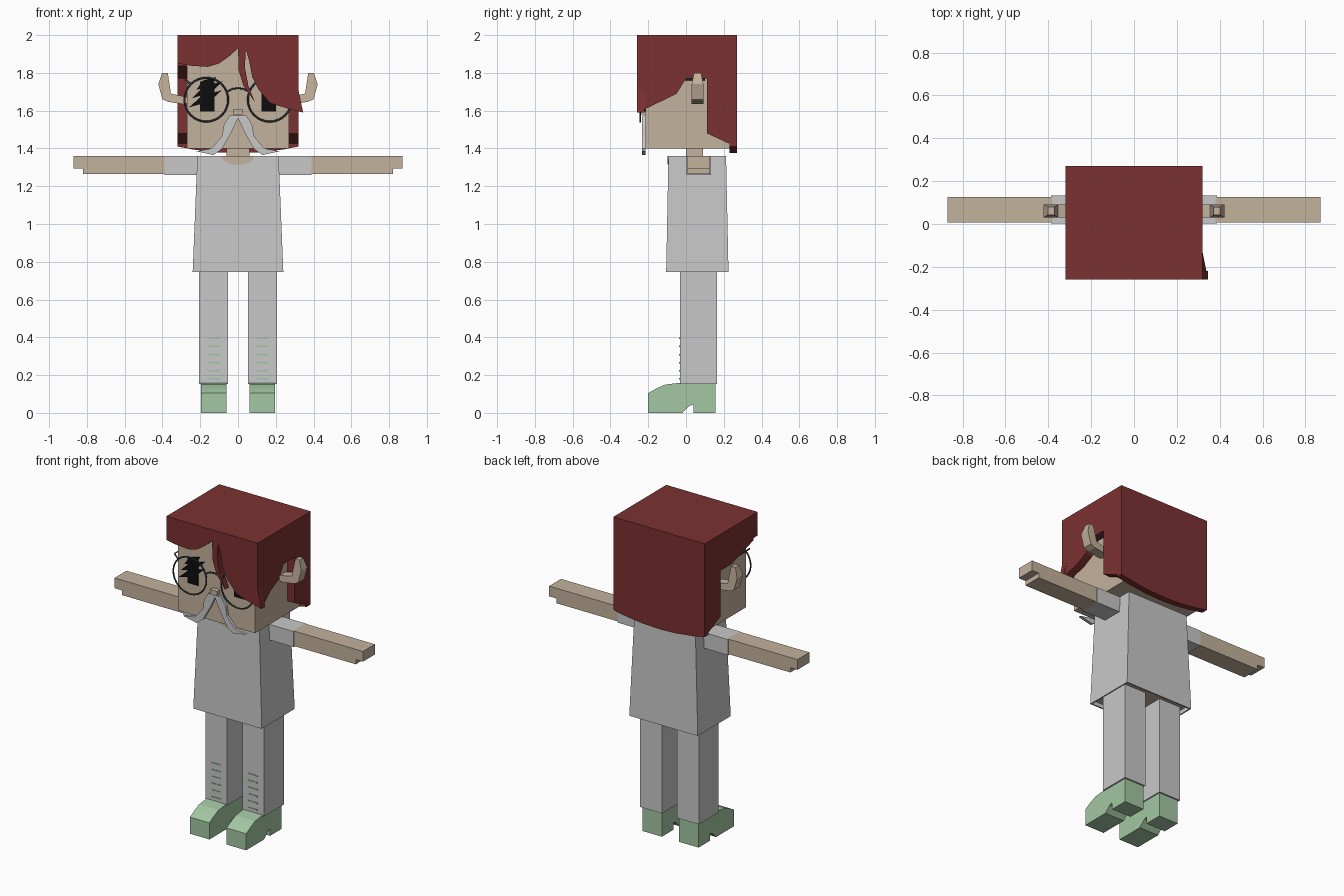
import bpy, bmesh, math

if "Cube" in bpy.data.objects:
    bpy.data.objects.remove(bpy.data.objects["Cube"])


def colour(name, r, g, b):
    m = bpy.data.materials.new(name)
    m.use_nodes = True
    m.diffuse_color = (r, g, b, 1)
    m.node_tree.nodes["Principled BSDF"].inputs["Base Color"].default_value = (r, g, b, 1)
    return m


RED = colour("hair red", .20, .031, .031)
SKIN = colour("skin", .55, .445, .335)
GREY = colour("cloth grey", .58, .58, .58)
GREEN = colour("boot green", .366, .571, .366)
BLACK = colour("eye black", .004, .004, .004)
SLATE = colour("glasses slate", .045, .06, .07)


def finish(name, bm, *mats):
    bmesh.ops.recalc_face_normals(bm, faces=bm.faces)
    me = bpy.data.meshes.new(name)
    bm.to_mesh(me)
    bm.free()
    for m in mats:
        me.materials.append(m)
    ob = bpy.data.objects.new(name, me)
    bpy.context.collection.objects.link(ob)
    return ob


def slab(name, pts, axis, lo, hi, mat):
    """Extrude a 2D outline along an axis; outline uses the other two axes in order."""
    bm = bmesh.new()
    rings = []
    for d in (lo, hi):
        ring = []
        for p in pts:
            co = list(p)
            co.insert("xyz".index(axis), d)
            ring.append(bm.verts.new(co))
        rings.append(ring)
        bm.faces.new(ring)
    n = len(pts)
    for i in range(n):
        j = (i + 1) % n
        bm.faces.new((rings[0][i], rings[0][j], rings[1][j], rings[1][i]))
    return finish(name, bm, mat)


def box(name, x, y, z, mat):
    return slab(name, [(x[0], y[0]), (x[1], y[0]), (x[1], y[1]), (x[0], y[1])], "z", *z, mat)


def flip(pts, s):
    return [(s * x, z) for x, z in pts]


def wire(name, pts, mat):
    cu = bpy.data.curves.new(name, "CURVE")
    cu.dimensions = "3D"
    cu.bevel_depth = .005
    cu.bevel_resolution = 1
    sp = cu.splines.new("POLY")
    sp.points.add(len(pts) - 1)
    for p, co in zip(sp.points, pts):
        p.co = (*co, 1)
    cu.materials.append(mat)
    ob = bpy.data.objects.new(name, cu)
    bpy.context.collection.objects.link(ob)


# Head and neck
box("head", (-.27, .27), (-.215, .23), (1.40, 1.95), SKIN)
box("neck", (-.06, .06), (0, .09), (1.34, 1.41), SKIN)
box("nose", (-.025, .025), (-.245, -.21), (1.58, 1.61), SKIN)

# Hair: cap, parted fringe, curved back and two sides
box("hair_cap", (-.32, .32), (-.26, .27), (1.95, 2.0), RED)
fringe = [(-.32, 1.95), (-.32, 1.85), (-.25, 1.838), (-.16, 1.832), (-.10, 1.85), (-.05, 1.885),
          (0, 1.93), (.004, 1.81), (.03, 1.73), (.09, 1.645), (.055, 1.73), (.036, 1.83),
          (.042, 1.925), (.06, 1.86), (.075, 1.78), (.11, 1.71), (.17, 1.64),
          (.25, 1.615), (.345, 1.59), (.32, 1.71), (.32, 1.95)]
slab("hair_fringe", fringe, "y", -.26, -.22, RED)
back = [(-.32, 1.95)] + [(x / 10, 1.375 + .035 * (x / 3.2) ** 2)
                         for x in (-3.2, -2.4, -1.2, 0, 1.2, 2.4, 3.2)] + [(.32, 1.95)]
slab("hair_back", back, "y", .23, .27, RED)
rear_edge = [(0, 1.77), (.11, 1.77), (.11, 1.48), (.23, 1.425), (.23, 1.95)]
slab("hair_right_side", [(-.22, 1.95), (-.22, 1.837)] + rear_edge, "x", -.32, -.27, RED)
side = slab("hair_left_side", [(-.22, 1.95), (-.22, 1.71), (-.22, 1.607), (-.13, 1.65), (-.05, 1.69)]
            + rear_edge, "x", .27, .32, RED)
for v in side.data.vertices:
    if v.co.y < -.2 and v.co.z < 1.65:
        v.co.x += .018

# Eyes, with slanted lashes on the uncovered one
for side_name, s in (("right", -1), ("left", 1)):
    box(side_name + "_eye", sorted((s * .125, s * .2)), (-.22, -.214), (1.595, 1.755), BLACK)
for x0, z0, x1, z1 in ((-.26, 1.617, -.085, 1.708), (-.245, 1.665, -.08, 1.757), (-.22, 1.71, -.115, 1.778)):
    xm, zm = (x0 + x1) / 2, (z0 + z1) / 2
    slab("right_lash", [(x0, z0), (xm + .02, zm - .015), (x1, z1), (xm - .02, zm + .015)],
         "y", -.222, -.214, BLACK)

# Glasses
for side_name, s in (("right", -1), ("left", 1)):
    bpy.ops.mesh.primitive_torus_add(location=(s * .168, -.242, 1.658), rotation=(math.pi / 2, 0, 0),
                                     major_radius=.116, minor_radius=.005,
                                     major_segments=32, minor_segments=6)
    rim = bpy.context.object
    rim.name = side_name + "_glasses_rim"
    rim.data.materials.append(SLATE)
    bpy.ops.object.shade_smooth_by_angle()
    wire(side_name + "_glasses_arm", [(s * .25, -.242, 1.74), (s * .28, -.235, 1.765), (s * .28, .10, 1.765)], SLATE)
wire("glasses_bridge", [(-.06, -.242, 1.70), (-.03, -.242, 1.715), (0, -.242, 1.719),
                        (.03, -.242, 1.715), (.06, -.242, 1.70)], SLATE)

# Shirt: tapered block with a recessed skin-coloured underside
bm = bmesh.new()
bmesh.ops.create_cube(bm, size=1)
for v in bm.verts:
    low = v.co.z < 0
    v.co.x = math.copysign(.24 if low else .215, v.co.x)
    v.co.y = (-.105 if low else -.093) if v.co.y < 0 else (.225 if low else .212)
    v.co.z = .745 if low else 1.36
bm.normal_update()
bottom = min(bm.faces, key=lambda f: f.normal.z)
bmesh.ops.inset_region(bm, faces=[bottom], thickness=.012)
hole = bmesh.ops.extrude_face_region(bm, geom=[bottom])
bmesh.ops.delete(bm, geom=[bottom], context="FACES_ONLY")
for g in hole["geom"]:
    if isinstance(g, bmesh.types.BMVert):
        g.co.z += .025
    elif isinstance(g, bmesh.types.BMFace):
        g.material_index = 1
finish("shirt", bm, GREY, SKIN)
neckline = [(.085 * math.cos(a), 1.359 - .045 * math.sin(a))
            for a in (math.pi * i / 10 for i in range(11))]
slab("neckline", neckline, "y", -.099, -.091, SKIN)

# Mirrored parts: moustache halves, ears, arms, legs, boots
moustache = [(0, 1.575), (.045, 1.575), (.075, 1.525), (.085, 1.465), (.14, 1.40), (.22, 1.385),
             (.13, 1.365), (.085, 1.397), (.035, 1.485), (0, 1.56)]
ear = [(.26, 1.67), (.355, 1.69), (.372, 1.80), (.402, 1.80), (.422, 1.74), (.40, 1.66), (.37, 1.647),
       (.295, 1.635), (.26, 1.64)]
arm = [(.38, 1.36), (.87, 1.36), (.87, 1.295), (.82, 1.295), (.82, 1.265), (.38, 1.265)]
boot = [(-.2, 0), (-.2, .105), (-.155, .13), (-.11, .15), (-.034, .159), (.155, .159),
        (.155, 0), (.04, 0), (.04, .045), (.015, .035), (-.02, 0)]
for name, s in (("right", -1), ("left", 1)):
    slab(name + "_moustache", flip(moustache, s), "y", -.232, -.214, GREY)
    horn = slab(name + "_ear", flip(ear, s), "y", .03, .092, SKIN)
    for v in horn.data.vertices:
        if v.co.z > 1.78:
            v.co.y = .061 + (v.co.y - .061) * .6
    box(name + "_sleeve", sorted((s * .2, s * .388)), (.003, .132), (1.26, 1.359), GREY)
    slab(name + "_arm", flip(arm, s), "y", .008, .127, SKIN)
    box(name + "_leg", sorted((s * .053, s * .206)), (-.033, .165), (.153, .78), GREY)
    slab(name + "_boot", boot, "x", *sorted((s * .06, s * .197)), GREEN)
    for i in range(6):
        z = .18 + i * .043
        box(name + "_lace", sorted((s * .095, s * .16)), (-.036, -.03), (z - .004, z + .004), GREEN)
